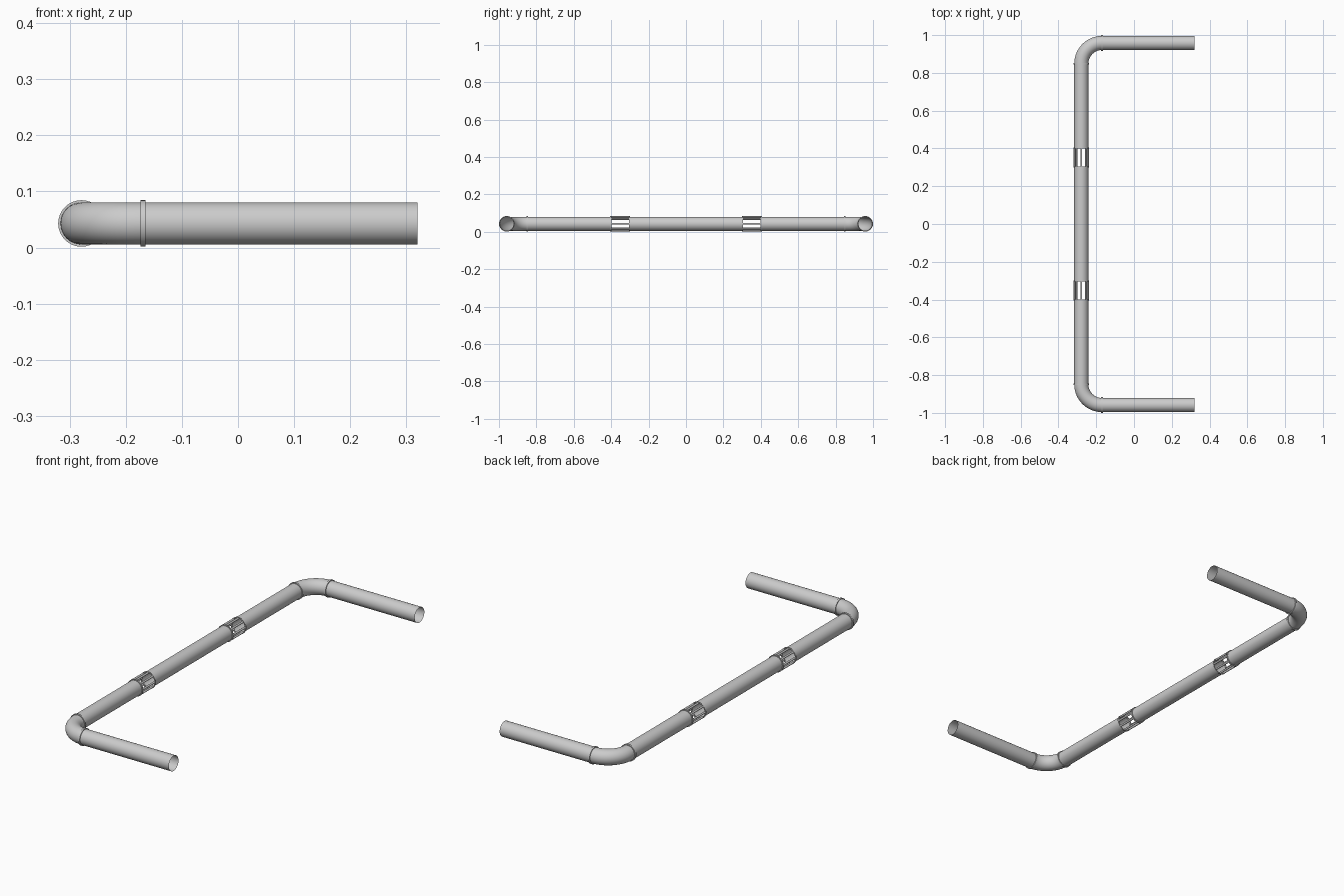
import bpy, bmesh, math
from mathutils import Vector

if "Cube" in bpy.data.objects:
    bpy.data.objects.remove(bpy.data.objects["Cube"])

R = 0.0375          # pipe radius
RING = 0.0415       # collar radius
Z = 0.043           # centreline height
X0, Y0 = -0.279, 0.9585   # centrelines of long run and side arms
BEND = 0.11
SEG = 32


def sweep(name, path, radii, axes, seg=SEG, cap=False):
    """Loft circles along a horizontal path; axes are travel directions."""
    bm = bmesh.new()
    loops = []
    for p, r, d in zip(path, radii, axes):
        side = Vector((-d[1], d[0], 0)).normalized()
        loops.append([bm.verts.new(Vector(p) + r * (side * math.cos(a) + Vector((0, 0, math.sin(a)))))
                      for a in (2 * math.pi * k / seg for k in range(seg))])
    for a, b in zip(loops, loops[1:]):
        for k in range(seg):
            n = (k + 1) % seg
            bm.faces.new((a[k], a[n], b[n], b[k]))
    if cap:
        bm.faces.new(loops[0])
        bm.faces.new(loops[-1])
    bmesh.ops.recalc_face_normals(bm, faces=bm.faces)
    me = bpy.data.meshes.new(name)
    bm.to_mesh(me)
    bm.free()
    ob = bpy.data.objects.new(name, me)
    bpy.context.collection.objects.link(ob)
    bpy.context.view_layer.objects.active = ob
    ob.select_set(True)
    bpy.ops.object.shade_smooth_by_angle(angle=math.radians(40))
    ob.select_set(False)
    return ob


def tube(name, p, q, r=R, **kw):
    d = Vector(q) - Vector(p)
    return sweep(name, [p, q], [r, r], [d, d], **kw)


def collar(name, c, d, w=0.009):
    # raised band with end faces stepping down to the pipe
    d = Vector(d)
    offs = [-w / 2, -w / 2, w / 2, w / 2]
    return sweep(name, [Vector(c) + d * o for o in offs],
                 [R - 0.001, RING, RING, R - 0.001], [d] * 4)


# middle pipe of the long run
tube("middle_pipe", (X0, -0.302, Z), (X0, 0.302, Z))

for s, tag in ((-1, "front"), (1, "back")):
    # outer straight, curved elbow and side arm
    tube(tag + "_straight_pipe", (X0, s * 0.402, Z), (X0, s * (Y0 - BEND), Z))
    path, axes = [], []
    for i in range(17):
        a = math.pi / 2 * i / 16
        path.append((X0 + BEND * (1 - math.cos(a)), s * (Y0 - BEND + BEND * math.sin(a)), Z))
        axes.append((math.sin(a), s * math.cos(a), 0))
    sweep(tag + "_elbow", path, [R] * 17, axes)
    tube(tag + "_arm_pipe", (X0 + BEND, s * Y0, Z), (0.32, s * Y0, Z))

    # collars at both ends of the elbow
    collar(tag + "_elbow_collar_inner", (X0, s * (Y0 - BEND), Z), (0, 1, 0))
    collar(tag + "_elbow_collar_outer", (X0 + BEND, s * Y0, Z), (1, 0, 0))

    # open coupling: two flanges joined by a cage of rods
    for y in (0.302, 0.402):
        collar(tag + "_coupling_flange", (X0, s * y, Z), (0, 1, 0), 0.006)
    for k in range(8):
        a = 2 * math.pi * k / 8
        x, z = X0 + 0.036 * math.cos(a), Z + 0.036 * math.sin(a)
        tube(tag + "_coupling_rod", (x, s * 0.302, z), (x, s * 0.402, z), r=0.005, seg=10, cap=True)
